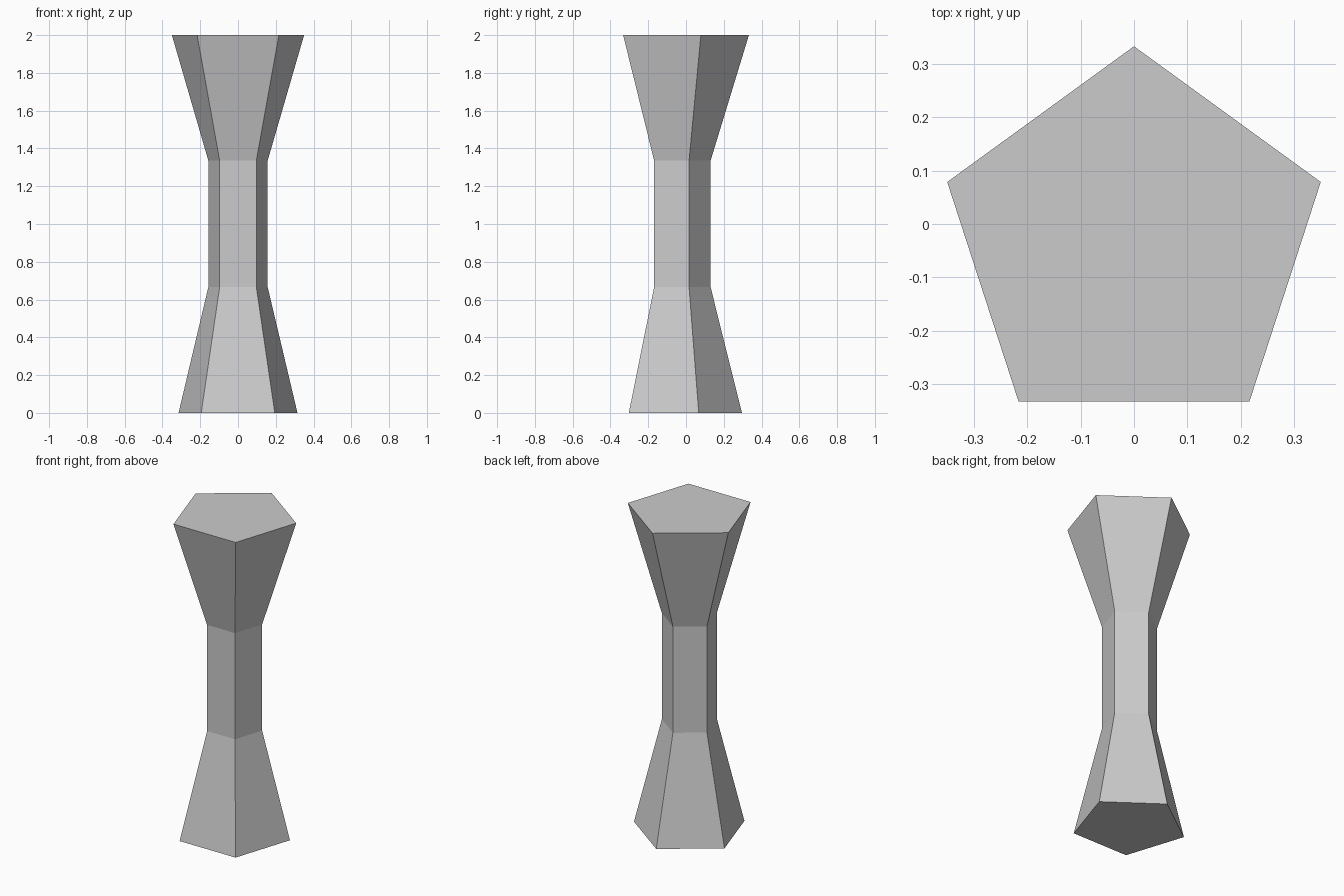
import bpy, bmesh
from math import sin, cos, tau

if "Cube" in bpy.data.objects:
    bpy.data.objects.remove(bpy.data.objects["Cube"])

SIDES = 5
CENTRE_Y = -0.035  # pentagon axis, so the bounding box is centred on y = 0
PROFILE = [(0.331, 0.0), (0.165, 0.667), (0.165, 1.335), (0.368, 2.0)]  # radius, z

# Five-sided column: flared foot, straight waist, flared head
bm = bmesh.new()
rings = [[bm.verts.new((r * sin(tau * i / SIDES), CENTRE_Y + r * cos(tau * i / SIDES), z))
          for i in range(SIDES)] for r, z in PROFILE]
for low, high in zip(rings, rings[1:]):
    for i in range(SIDES):
        j = (i + 1) % SIDES
        bm.faces.new((low[i], low[j], high[j], high[i]))

# End caps
bm.faces.new(rings[0])
bm.faces.new(rings[-1])
bmesh.ops.recalc_face_normals(bm, faces=bm.faces)

mesh = bpy.data.meshes.new("pentagonal_column")
bm.to_mesh(mesh)
bm.free()
column = bpy.data.objects.new("pentagonal_column", mesh)
bpy.context.collection.objects.link(column)
